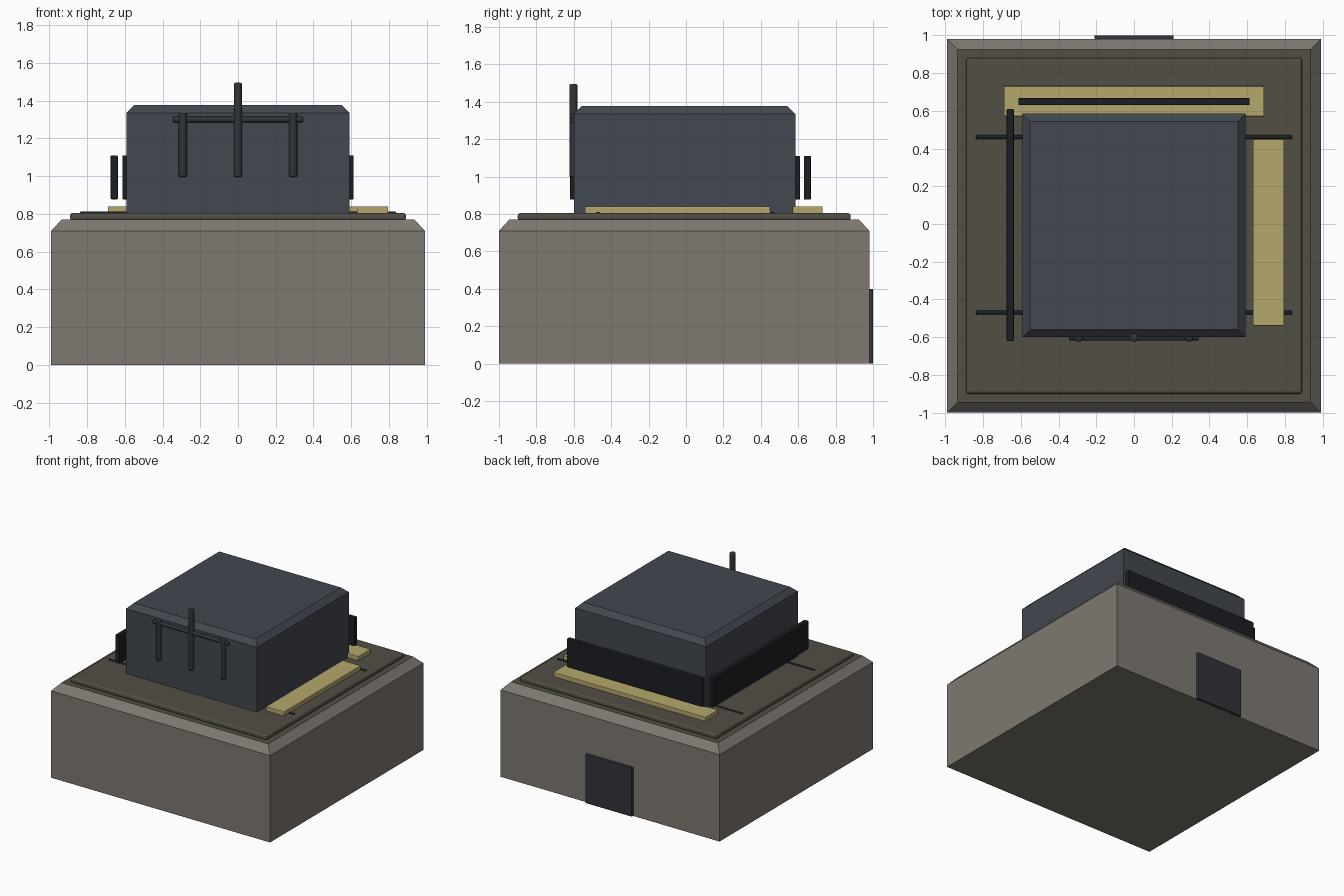
import bpy, bmesh
from mathutils import Matrix, Vector

if "Cube" in bpy.data.objects:
    bpy.data.objects.remove(bpy.data.objects["Cube"])


def material(name, rgb):
    m = bpy.data.materials.new(name)
    m.diffuse_color = (*rgb, 1)
    m.use_nodes = True
    m.node_tree.nodes["Principled BSDF"].inputs["Base Color"].default_value = m.diffuse_color
    return m


STONE = material("warm_stone", (0.21, 0.19, 0.165))
ROOF = material("dark_roof", (0.085, 0.077, 0.06))
SLATE = material("slate", (0.055, 0.064, 0.08))
BLACK = material("black", (0.011, 0.013, 0.016))
METAL = material("dark_metal", (0.03, 0.034, 0.04))
GOLD = material("pale_gold", (0.46, 0.39, 0.15))


def finish(bm, name, mat):
    bmesh.ops.recalc_face_normals(bm, faces=bm.faces)
    me = bpy.data.meshes.new(name)
    bm.to_mesh(me)
    bm.free()
    ob = bpy.data.objects.new(name, me)
    me.materials.append(mat)
    bpy.context.collection.objects.link(ob)
    return ob


def box(name, x, y, z, mat, bevel=0.0, segments=2):
    """Box from (min, max) ranges, optionally with softened edges."""
    bm = bmesh.new()
    size = [r[1] - r[0] for r in (x, y, z)]
    mid = [(r[0] + r[1]) / 2 for r in (x, y, z)]
    bmesh.ops.create_cube(bm, size=1, matrix=Matrix.Translation(mid) @ Matrix.Diagonal((*size, 1)))
    ob = finish(bm, name, mat)
    if bevel:
        mod = ob.modifiers.new("soft_edges", 'BEVEL')
        mod.width, mod.segments = bevel, segments
    return ob


def chamfered_block(name, x, y, z, inset, drop, mat):
    """Box whose top rim slopes inwards."""
    bm = bmesh.new()
    rings = []
    for h, i in ((z[0], 0), (z[1] - drop, 0), (z[1], inset)):
        corners = ((x[0] + i, y[0] + i), (x[1] - i, y[0] + i), (x[1] - i, y[1] - i), (x[0] + i, y[1] - i))
        rings.append([bm.verts.new((*c, h)) for c in corners])
    for a, b in zip(rings, rings[1:]):
        for k in range(4):
            bm.faces.new((a[k], a[(k + 1) % 4], b[(k + 1) % 4], b[k]))
    bm.faces.new(rings[0])
    bm.faces.new(rings[-1])
    return finish(bm, name, mat)


def rod(name, a, b, r, mat):
    """Softly capped cylinder between two points."""
    a, b = Vector(a), Vector(b)
    bm = bmesh.new()
    turn = (b - a).to_track_quat('Z', 'Y').to_matrix().to_4x4()
    bmesh.ops.create_cone(bm, cap_ends=True, segments=16, radius1=r, radius2=r, depth=(b - a).length,
                          matrix=Matrix.Translation((a + b) / 2) @ turn)
    ob = finish(bm, name, mat)
    mod = ob.modifiers.new("soft_caps", 'BEVEL')
    mod.width, mod.segments, mod.angle_limit = r * 0.4, 2, 0.9
    bpy.context.view_layer.objects.active = ob
    ob.select_set(True)
    bpy.ops.object.shade_smooth_by_angle()
    ob.select_set(False)


# Lower block with a dark roof surface
base = chamfered_block("base_block", (-0.99, 0.99), (-1.0, 0.98), (0, 0.77), 0.055, 0.06, STONE)
base.data.materials.append(ROOF)
max(base.data.polygons, key=lambda p: p.center.z).material_index = 1
box("roof_slab", (-0.89, 0.89), (-0.90, 0.88), (0.765, 0.805), ROOF, 0.014, 3)

# Upper block
chamfered_block("upper_block", (-0.592, 0.592), (-0.60, 0.585), (0.80, 1.377), 0.042, 0.042, SLATE)

# Floor rods running under the upper block
for y in (-0.47, 0.46):
    rod("floor_rod", (-0.838, y, 0.80), (0.838, y, 0.80), 0.012, BLACK)

# Gold strips on the roof
box("back_gold_strip", (-0.69, 0.69), (0.57, 0.73), (0.80, 0.84), GOLD, 0.004)
box("side_gold_strip", (0.63, 0.795), (-0.54, 0.45), (0.80, 0.84), GOLD, 0.004)

# Dark screens standing off the left and back walls
box("left_screen", (-0.675, -0.637), (-0.62, 0.61), (0.877, 1.11), BLACK, 0.006)
box("back_screen", (-0.613, 0.613), (0.63, 0.668), (0.877, 1.11), BLACK, 0.006)

# Rear door
box("rear_door", (-0.21, 0.21), (0.97, 1.0), (0, 0.40), METAL, 0.005)

# Trident mast on the front wall
for x, top in ((-0.292, 1.335), (0, 1.495), (0.292, 1.335)):
    rod("front_mast", (x, -0.602, 0.995), (x, -0.602, top), 0.022, METAL)
rod("front_crossbar", (-0.345, -0.602, 1.30), (0.345, -0.602, 1.30), 0.015, METAL)
